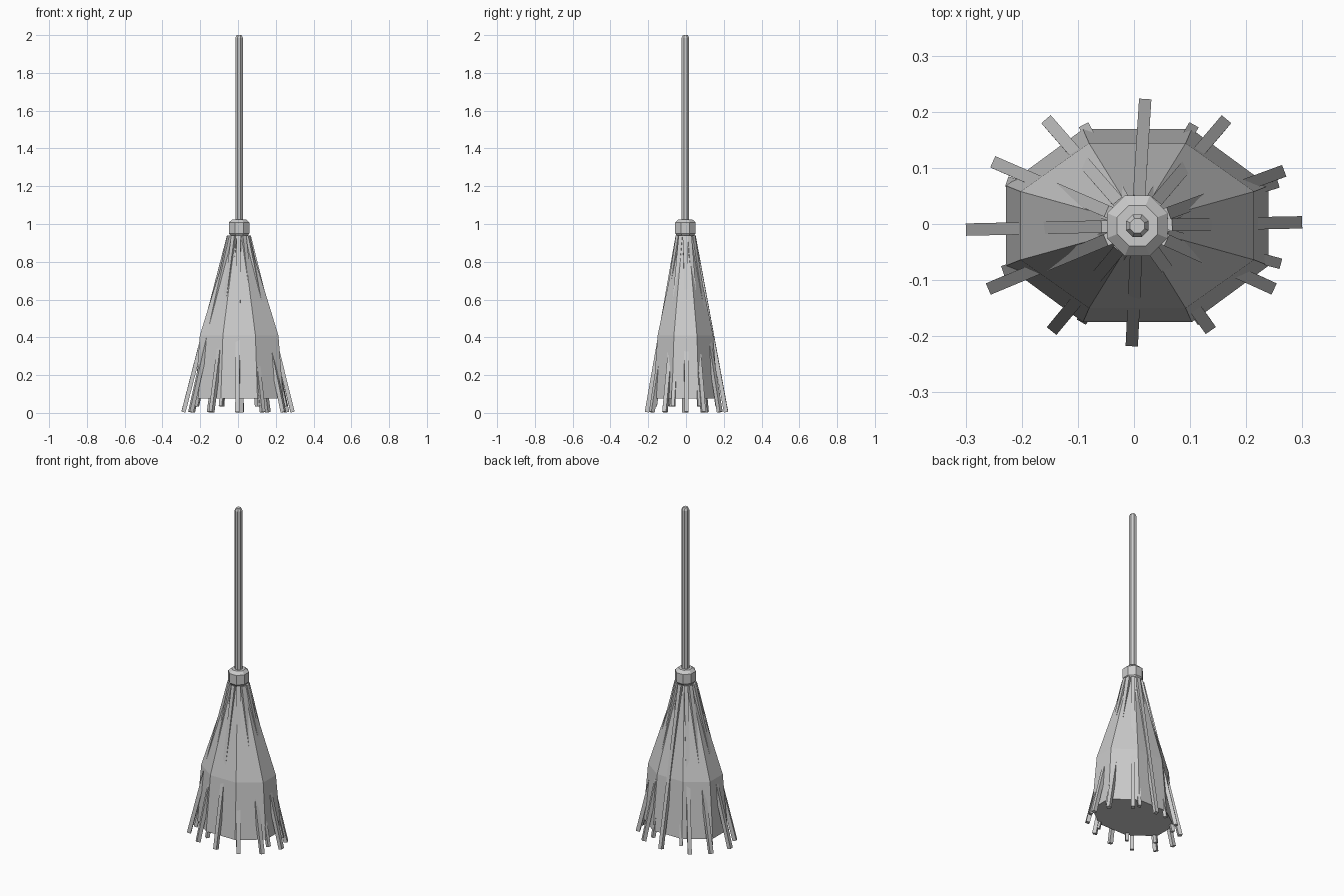
import bpy, bmesh, math
from mathutils import Vector

if "Cube" in bpy.data.objects:
    bpy.data.objects.remove(bpy.data.objects["Cube"])

grey = bpy.data.materials.new("plain grey")
grey.diffuse_color = (0.6, 0.6, 0.6, 1)
grey.use_nodes = True
grey.node_tree.nodes["Principled BSDF"].inputs["Base Color"].default_value = grey.diffuse_color

CX, CY = 0.006, -0.003      # axis of the broom
FLAT = math.cos(math.pi / 8)


def finish(name, bm):
    bmesh.ops.recalc_face_normals(bm, faces=bm.faces)
    mesh = bpy.data.meshes.new(name)
    bm.to_mesh(mesh)
    bm.free()
    mesh.materials.append(grey)
    obj = bpy.data.objects.new(name, mesh)
    bpy.context.collection.objects.link(obj)
    return obj


def octagon_loft(name, profile):
    """Stack of flat-fronted octagons: (half width x, half width y, z)."""
    bm = bmesh.new()
    rings = []
    for hx, hy, z in profile:
        ring = []
        for i in range(8):
            a = math.pi / 8 + i * math.pi / 4
            ring.append(bm.verts.new((CX + hx / FLAT * math.cos(a),
                                      CY + hy / FLAT * math.sin(a), z)))
        rings.append(ring)
    for low, high in zip(rings, rings[1:]):
        for i in range(8):
            j = (i + 1) % 8
            bm.faces.new((low[i], low[j], high[j], high[i]))
    bm.faces.new(rings[0])
    bm.faces.new(rings[-1])
    return finish(name, bm)


def straw(name, end, end_z, width=0.022):
    """Square straw running from under the collar out to its tip."""
    x, y = end
    out = Vector((x - CX, y - CY, 0))
    radial = out.normalized()
    bottom = Vector((x, y, end_z)) - radial * width / 2
    top = Vector((CX + out.x * 0.175, CY + out.y * 0.19, 0.937))
    axis = (top - bottom).normalized()
    side = axis.cross(radial).normalized()
    depth = side.cross(axis).normalized()
    h = width / 2
    bm = bmesh.new()
    rings = [[bm.verts.new(c + side * h * s + depth * h * d)
              for s, d in ((-1, -1), (1, -1), (1, 1), (-1, 1))] for c in (bottom, top)]
    for i in range(4):
        j = (i + 1) % 4
        bm.faces.new((rings[0][i], rings[0][j], rings[1][j], rings[1][i]))
    bm.faces.new(rings[0])
    bm.faces.new(rings[1])
    finish(name, bm)


# Handle with a small chamfer at the tip
octagon_loft("handle", [(0.02, 0.02, 0.95), (0.02, 0.02, 1.985), (0.013, 0.013, 2.0)])

# Collar binding the bristles
octagon_loft("collar", [(0.043, 0.043, 0.935), (0.054, 0.054, 0.95),
                        (0.054, 0.054, 1.008), (0.036, 0.036, 1.025)])

# Solid bristle bundle
octagon_loft("bristle_bundle", [(0.234, 0.172, 0.075), (0.208, 0.147, 0.41),
                                (0.045, 0.038, 0.94)])

# Long loose straws, listed by tip position
long_tips = [(0.02, 0.223), (0.165, 0.187), (0.268, 0.095), (0.30, 0.003),
             (0.25, -0.116), (0.137, -0.19), (-0.004, -0.218), (-0.147, -0.191),
             (-0.26, -0.116), (-0.30, -0.01), (-0.252, 0.111), (-0.157, 0.187)]
for i, tip in enumerate(long_tips):
    straw(f"long_straw_{i + 1}", tip, 0.004)

# Short straws along the corners of the bundle
short_tips = [(0.107, 0.177), (0.257, 0.074), (0.262, -0.071), (0.122, -0.175),
              (-0.094, -0.175), (-0.234, -0.084), (-0.227, 0.076), (-0.09, 0.177)]
for i, tip in enumerate(short_tips):
    straw(f"short_straw_{i + 1}", tip, 0.035, 0.019)
